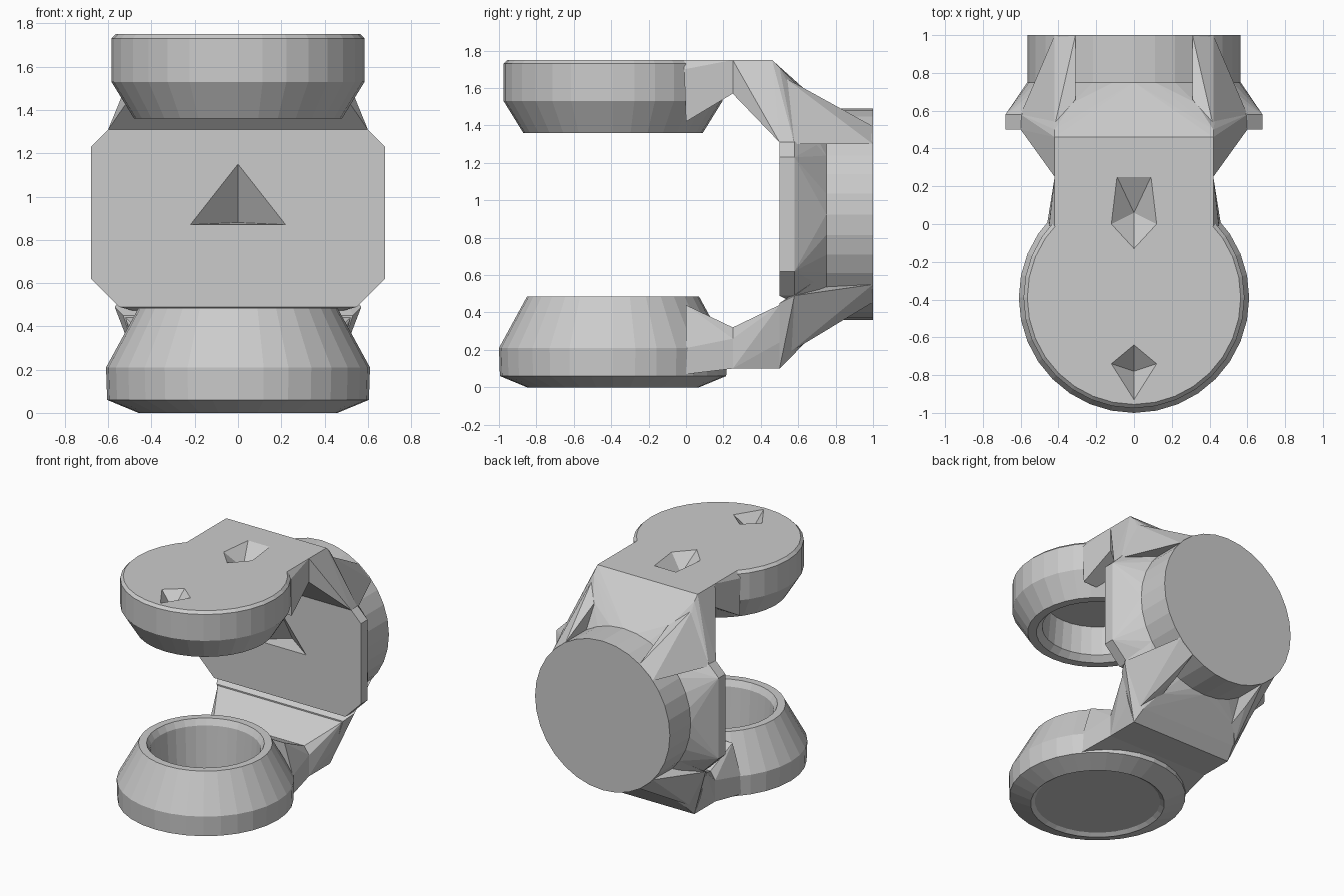
import bpy, bmesh, math

if "Cube" in bpy.data.objects:
    bpy.data.objects.remove(bpy.data.objects["Cube"])

CUP_Y = -0.39      # axis of both cups
DISC_Z = 0.925     # axis height of the rear disc


def finish(name, bm):
    bmesh.ops.recalc_face_normals(bm, faces=bm.faces)
    me = bpy.data.meshes.new(name)
    bm.to_mesh(me)
    bm.free()
    ob = bpy.data.objects.new(name, me)
    bpy.context.collection.objects.link(ob)
    return ob


def hull(name, pts):
    bm = bmesh.new()
    for p in pts:
        bm.verts.new(p)
    res = bmesh.ops.convex_hull(bm, input=bm.verts)
    junk = {g for g in res["geom_interior"] + res["geom_unused"]
            if isinstance(g, bmesh.types.BMVert)}
    bmesh.ops.delete(bm, geom=list(junk), context='VERTS')
    bmesh.ops.dissolve_limit(bm, angle_limit=0.01, verts=bm.verts, edges=bm.edges)
    return finish(name, bm)


def mirrored(pts):
    return [(s * x, y, z) for x, y, z in pts for s in (1, -1)]


def lathe(name, profile, segs=32):
    bm = bmesh.new()
    rings = []
    for r, z in profile:
        n = segs if r > 0 else 1
        rings.append([bm.verts.new((r * math.cos(2 * math.pi * i / segs),
                                    CUP_Y + r * math.sin(2 * math.pi * i / segs), z))
                      for i in range(n)])
    for a, b in zip(rings, rings[1:]):
        for i in range(segs):
            j = (i + 1) % segs
            vs = []
            for v in (a[i % len(a)], a[j % len(a)], b[j % len(b)], b[i % len(b)]):
                if v not in vs:
                    vs.append(v)
            bm.faces.new(vs)
    return finish(name, bm)


def circle(y, r=0.565, segs=32):
    return [(r * math.cos(2 * math.pi * i / segs), y,
             DISC_Z + r * math.sin(2 * math.pi * i / segs)) for i in range(segs)]


def cut(targets, pts):
    cutter = hull("pit_cutter", pts)
    cutter.hide_render = True
    for ob in targets:
        m = ob.modifiers.new("pit", 'BOOLEAN')
        m.operation, m.solver, m.object = 'DIFFERENCE', 'EXACT', cutter
        bpy.context.view_layer.objects.active = ob
        bpy.ops.object.modifier_apply(modifier=m.name)
    bpy.data.objects.remove(cutter)


# Lower cup: tapered, open upward, nearly flat underneath
lathe("lower_cup", [(0, 0.02), (0.43, 0.02), (0.46, 0.0), (0.605, 0.06),
                    (0.61, 0.21), (0.46, 0.485), (0.405, 0.485),
                    (0.38, 0.44), (0.36, 0.12), (0, 0.12)])

# Upper cup: flat lid, open downward
upper_cup = lathe("upper_cup", [(0, 1.75), (0.565, 1.75), (0.585, 1.73), (0.585, 1.53),
                                (0.48, 1.36), (0.42, 1.36), (0.38, 1.40),
                                (0.36, 1.61), (0, 1.61)])

# Arms joining the cups to the back plate
upper_arm = hull("upper_arm", mirrored([
    (0.42, -0.01, 1.75), (0.45, -0.01, 1.70), (0.45, 0.0, 1.42),
    (0.42, 0.25, 1.75), (0.42, 0.25, 1.57)]))
hull("lower_arm", mirrored([
    (0.46, 0.0, 0.07), (0.46, 0.0, 0.21), (0.39, 0.0, 0.44),
    (0.42, 0.25, 0.10), (0.42, 0.25, 0.26), (0.38, 0.25, 0.32)]))

# Arm roots: flare out to the plate
hull("upper_root", mirrored([
    (0.42, 0.25, 1.75), (0.42, 0.25, 1.57), (0.42, 0.46, 1.75),
    (0.60, 0.50, 1.31), (0.42, 0.50, 1.71)]))
hull("lower_root", mirrored([
    (0.42, 0.25, 0.10), (0.42, 0.25, 0.26), (0.38, 0.25, 0.32),
    (0.42, 0.50, 0.10), (0.47, 0.50, 0.24), (0.52, 0.50, 0.44)]))

# Shoulders: blend the roots back onto the front edge of the disc
arc = circle(0.75)
hull("upper_shoulder", mirrored([
    (0.42, 0.46, 1.75), (0.42, 0.50, 1.71), (0.60, 0.50, 1.31),
    (0.60, 0.58, 1.30), (0.33, 0.64, 1.57)]) + [p for p in arc if p[2] > 1.2])
hull("lower_shoulder", mirrored([
    (0.42, 0.50, 0.10), (0.46, 0.50, 0.24), (0.53, 0.50, 0.45), (0.57, 0.58, 0.49),
    (0.40, 0.58, 0.18), (0.33, 0.67, 0.28)]) + [p for p in arc if p[2] < 0.65])

# Corner ribs running back to the rear rim of the disc
for side, hand in ((1, "right"), (-1, "left")):
    hull("upper_rib_" + hand, [(side * x, y, z) for x, y, z in (
        (0.60, 0.58, 1.30), (0.42, 1.0, 1.30), (0.31, 1.0, 1.395), (0.31, 0.82, 1.48),
        (0.31, 0.66, 1.56), (0.42, 0.52, 1.66), (0.31, 0.60, 1.30))])
    hull("lower_rib_" + hand, [(side * x, y, z) for x, y, z in (
        (0.57, 0.58, 0.49), (0.42, 1.0, 0.55), (0.31, 1.0, 0.455), (0.31, 0.82, 0.35),
        (0.31, 0.67, 0.28), (0.42, 0.56, 0.19), (0.31, 0.60, 0.55))])

# Back plate blending into the rear disc
plate = [(x, y, z) for y in (0.5, 0.58)
         for x, z in ((0.68, 0.62), (0.68, 1.23), (0.60, 1.31), (0.55, 0.49))]
body = hull("back_plate", mirrored(plate) + arc)
hull("rear_disc", circle(0.74) + circle(1.0))


# Small faceted pits in the lid and in the plate
def lid_pit(outline, apex):
    return [(x, y, z) for x, y in outline for z in (1.75, 1.80)] + [apex]


cut([upper_cup], lid_pit([(-0.12, -0.74), (0.12, -0.74), (0, -0.64), (0, -0.93)],
                         (0, -0.78, 1.64)))
cut([upper_cup, upper_arm], lid_pit([(-0.12, 0), (0.12, 0), (0, -0.13),
                                     (-0.09, 0.25), (0.09, 0.25)], (0, 0.06, 1.64)))
cut([body], [(x, y, z) for x, z in ((-0.22, 0.87), (0.22, 0.87), (0, 1.15))
             for y in (0.45, 0.5)] + [(0, 0.65, 0.88)])
